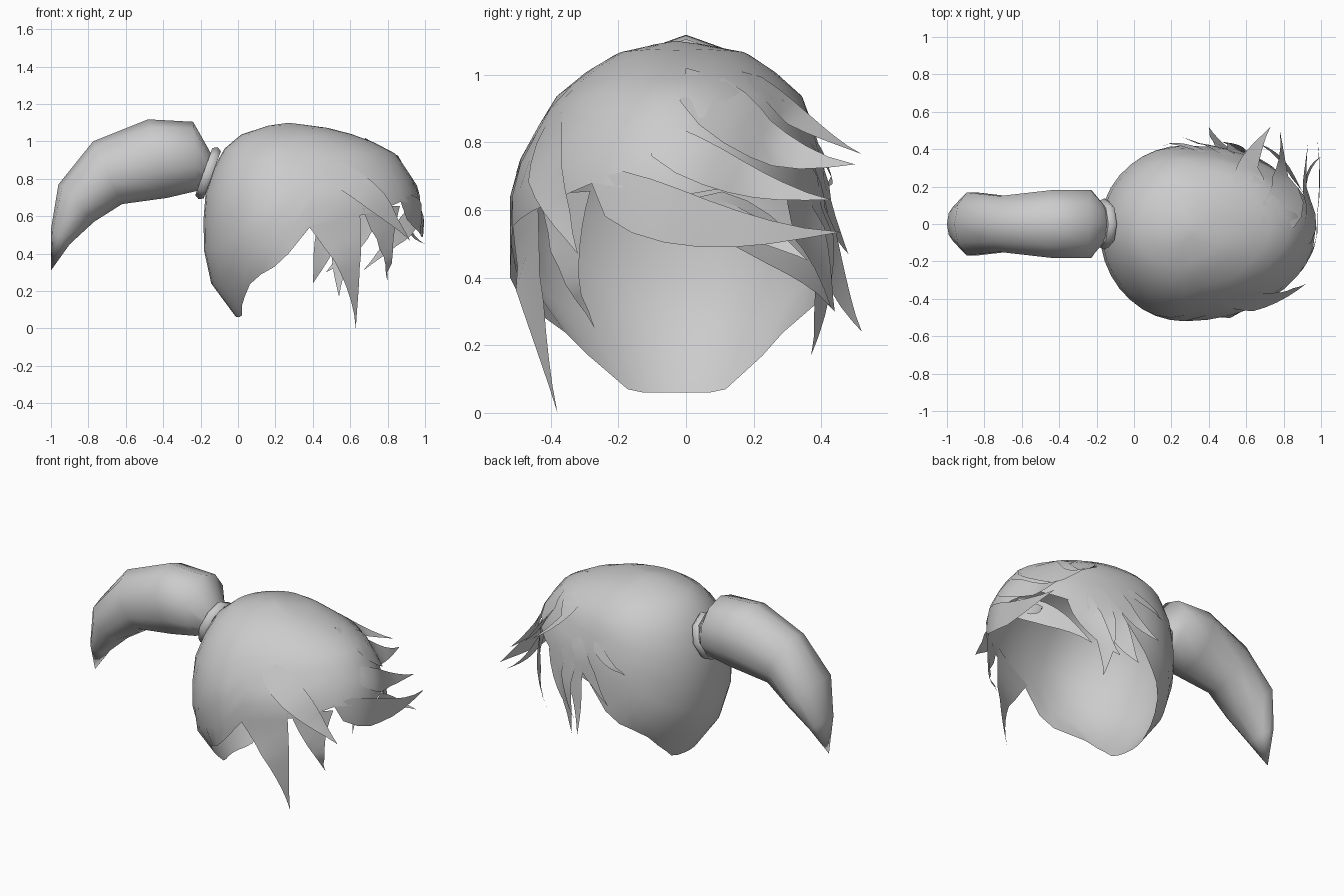
import bpy, bmesh, math
from mathutils import Vector

cube = bpy.data.objects.get("Cube")
if cube:
    bpy.data.objects.remove(cube)

grey = bpy.data.materials.new("hair_grey")
grey.use_nodes = True
grey.diffuse_color = (0.6, 0.6, 0.6, 1)
grey.node_tree.nodes["Principled BSDF"].inputs["Base Color"].default_value = grey.diffuse_color


def make_object(name, bm, angle=60):
    mesh = bpy.data.meshes.new(name)
    bm.to_mesh(mesh)
    bm.free()
    mesh.materials.append(grey)
    obj = bpy.data.objects.new(name, mesh)
    bpy.context.collection.objects.link(obj)
    bpy.ops.object.select_all(action="DESELECT")
    bpy.context.view_layer.objects.active = obj
    obj.select_set(True)
    bpy.ops.object.shade_smooth_by_angle(angle=math.radians(angle))


def loft(bm, rows, closed=False):
    """Bridge neighbouring rows of points with faces."""
    grid = [[bm.verts.new(p) for p in row] for row in rows]
    for upper, lower in zip(grid, grid[1:]):
        count = len(upper)
        for i in range(count if closed else count - 1):
            k = (i + 1) % count
            bm.faces.new((upper[i], lower[i], lower[k], upper[k]))
    bmesh.ops.remove_doubles(bm, verts=bm.verts, dist=0.0005)
    bmesh.ops.recalc_face_normals(bm, faces=bm.faces)


def interpolate(table, key):
    """Linear lookup in rows sorted by rising first value."""
    key = min(max(key, table[0][0]), table[-1][0])
    for a, b in zip(table, table[1:]):
        if key <= b[0]:
            t = (key - a[0]) / (b[0] - a[0])
            return [u + (v - u) * t for u, v in zip(a[1:], b[1:])]


# Head sections: height, back x, front x, right y, left y
SECTIONS = [
    (0.06, -0.01, 0.8, -0.31, 0.26),
    (0.23, -0.14, 0.9, -0.4, 0.33),
    (0.36, -0.18, 0.96, -0.52, 0.42),
    (0.6, -0.185, 0.97, -0.52, 0.42),
    (0.69, -0.18, 0.97, -0.52, 0.42),
    (0.77, -0.165, 0.95, -0.48, 0.4),
    (0.93, -0.1, 0.85, -0.39, 0.35),
    (1.02, -0.02, 0.68, -0.28, 0.25),
    (1.075, 0.1, 0.47, -0.18, 0.16),
    (1.1, 0.27, 0.27, -0.03, -0.03),
]
# Lower rim: angle away from the nape, height
RIM = [(0, 0.06), (28, 0.06), (50, 0.17), (65, 0.27), (88, 0.36), (93, 0.46),
       (100, 0.55), (130, 0.62), (150, 0.68), (180, 0.64)]
AXIS_X, AXIS_Y = 0.27, -0.03


def scalp(angle, z):
    back, front, right, left = interpolate(SECTIONS, z)
    c, s = math.cos(angle), math.sin(angle)
    x = (AXIS_X - back if c > 0 else front - AXIS_X) * -c
    y = (left - AXIS_Y if s > 0 else AXIS_Y - right) * s
    return Vector((AXIS_X + x, AXIS_Y + y, z))


def settle(p, margin, is_root):
    """Lay a root point on the scalp; keep later points above it."""
    back, front, right, left = interpolate(SECTIONS, p.z)
    dx, dy = p.x - AXIS_X, p.y - AXIS_Y
    rx = front - AXIS_X if dx > 0 else AXIS_X - back
    ry = left - AXIS_Y if dy > 0 else AXIS_Y - right
    reach = math.hypot(dx / max(rx, 0.05), dy / max(ry, 0.05))
    grow = margin / max(reach, 0.1)
    if not is_root:
        grow = max(1, grow)
    return Vector((AXIS_X + dx * grow, AXIS_Y + dy * grow, p.z))


# Hair cap: open shell from crown down to the shaped rim
SIDES, ROWS = 36, 9
rows = []
for j in range(ROWS + 1):
    row = []
    for i in range(SIDES):
        turn = 360 * i / SIDES
        low = interpolate(RIM, min(turn, 360 - turn))[0]
        z = low + (1.1 - low) * math.cos(math.pi / 2 * j / ROWS)
        row.append(scalp(math.radians(turn), z))
    rows.append(row)
bm = bmesh.new()
loft(bm, rows, closed=True)
make_object("hair_cap", bm)


def leaf(t):
    return 2.9 * math.sqrt(t) * (1 - t) ** 1.3


def spike(t):
    return (1 - t) ** 1.4


# Pointed locks: curved sheets growing out of the scalp
def lock(name, width, root, middle, tip, outline=leaf):
    root, middle, tip = Vector(root), Vector(middle), Vector(tip)
    pull = middle * 2 - (root + tip) / 2
    steps, rows = 8, []
    for j in range(steps + 1):
        t = j / steps
        p = root * (1 - t) ** 2 + pull * 2 * t * (1 - t) + tip * t * t
        along = (pull - root) * (1 - t) + (tip - pull) * t
        outward = p - Vector((AXIS_X, AXIS_Y, 0.6))
        side = along.cross(outward).normalized() * width * outline(t) / 2
        row = [p + side * k for k in (-1, 0, 1)]
        if t < 0.8:
            lift = 0.06 * t if outline == leaf else 0
            row = [settle(q, 0.995 + lift, t < 0.35) for q in row]
        rows.append(row)
    bm = bmesh.new()
    loft(bm, rows)
    make_object(name, bm)


# Fringe swept across the forehead
lock("fringe_top", 0.13, (0.58, 0.16, 1.01), (0.62, 0.33, 0.87), (0.73, 0.52, 0.765))
lock("fringe_upper", 0.19, (0.68, 0.0, 1.02), (0.78, 0.21, 0.81), (0.78, 0.5, 0.735))
lock("fringe_middle", 0.13, (0.92, -0.14, 0.85), (0.91, 0.14, 0.7), (0.93, 0.43, 0.63))
lock("fringe_lower", 0.17, (0.88, -0.29, 0.69), (0.98, 0.05, 0.56), (0.98, 0.46, 0.535))
lock("fringe_thin", 0.07, (0.95, 0.03, 0.63), (0.92, 0.23, 0.53), (1.0, 0.36, 0.45))
lock("fringe_corner", 0.14, (0.93, 0.0, 0.63), (0.84, 0.27, 0.49), (0.67, 0.43, 0.31))

# Locks hanging on the right side
lock("right_long_lock", 0.32, (0.51, -0.5, 0.62), (0.6, -0.45, 0.31), (0.63, -0.38, 0.0), spike)
lock("right_temple_lock", 0.24, (0.77, -0.37, 0.65), (0.78, -0.34, 0.44), (0.8, -0.27, 0.25), spike)
lock("right_swept_lock", 0.17, (0.46, -0.43, 0.9), (0.73, -0.4, 0.68), (0.92, -0.32, 0.47))

# Locks on the left side, swept down and back
lock("left_long_lock", 0.15, (0.6, 0.35, 0.78), (0.55, 0.4, 0.43), (0.54, 0.37, 0.17))
lock("left_mid_lock", 0.15, (0.7, 0.3, 0.72), (0.6, 0.38, 0.46), (0.47, 0.44, 0.3))
lock("left_flared_lock", 0.15, (0.55, 0.36, 0.74), (0.46, 0.43, 0.44), (0.4, 0.52, 0.24))
lock("left_back_lock", 0.1, (0.52, 0.34, 0.82), (0.37, 0.42, 0.6), (0.21, 0.48, 0.47))
lock("left_small_lock", 0.06, (0.38, 0.38, 0.8), (0.26, 0.41, 0.72), (0.13, 0.42, 0.66))

# Ponytail: top x, top z, bottom x, bottom z, half width
TAIL = [
    (-0.13, 0.91, -0.18, 0.76, 0.09),
    (-0.24, 1.105, -0.22, 0.735, 0.19),
    (-0.48, 1.118, -0.38, 0.698, 0.19),
    (-0.775, 1.0, -0.62, 0.665, 0.157),
    (-0.96, 0.77, -0.77, 0.57, 0.177),
    (-1.0, 0.53, -0.9, 0.45, 0.1),
    (-1.0, 0.31, -1.0, 0.31, 0),
]
rows = []
for tx, tz, bx, bz, half in TAIL:
    top, bottom = Vector((tx, 0, tz)), Vector((bx, 0, bz))
    rows.append([(top + bottom) / 2 + (top - bottom) / 2 * math.cos(a)
                 + Vector((0, half * math.sin(a), 0))
                 for a in (math.tau * i / 10 for i in range(10))])
bm = bmesh.new()
loft(bm, rows, closed=True)
make_object("ponytail", bm, 75)

# Hair tie: small tilted ring
axis = Vector((-0.94, 0, 0.34))
across = Vector((0.34, 0, 0.94))
rows = []
for i in range(9):
    a = math.tau * i / 8
    spoke = across * math.cos(a) * 1.08 + Vector((0, math.sin(a), 0))
    rows.append([Vector((-0.16, 0, 0.83)) + spoke * (0.112 + 0.025 * math.cos(b))
                 + axis * 0.028 * math.sin(b)
                 for b in (math.tau * k / 6 for k in range(6))])
bm = bmesh.new()
loft(bm, rows, closed=True)
make_object("hair_tie", bm)
